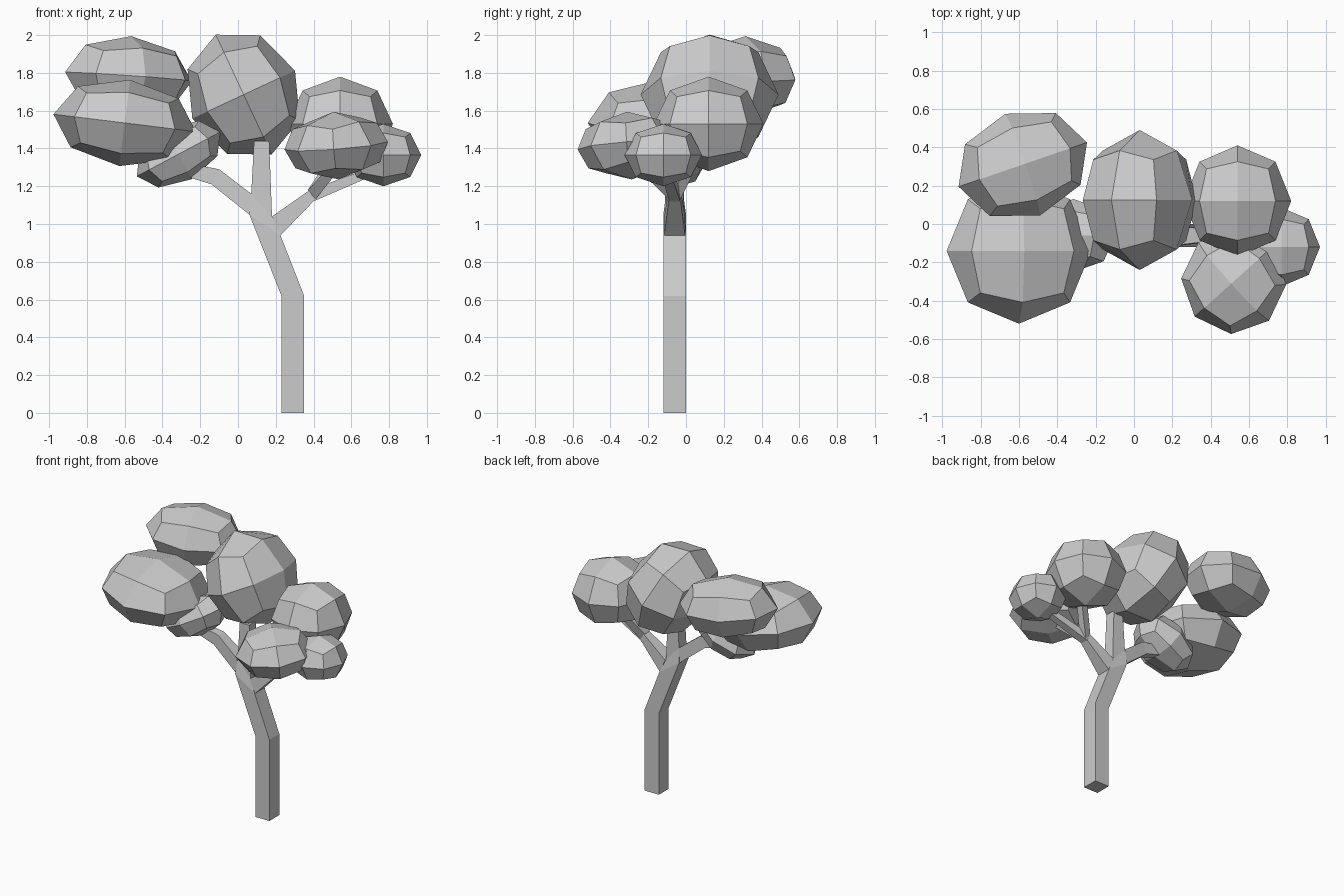
import bpy, bmesh
from math import radians
from mathutils import Vector, Matrix, Euler

if "Cube" in bpy.data.objects:
    bpy.data.objects.remove(bpy.data.objects["Cube"])


def make_object(name, bm):
    bmesh.ops.recalc_face_normals(bm, faces=bm.faces)
    mesh = bpy.data.meshes.new(name)
    bm.to_mesh(mesh)
    bm.free()
    obj = bpy.data.objects.new(name, mesh)
    bpy.context.collection.objects.link(obj)
    return obj


def leaf_clump(name, centre, radii, rot):
    """24-sided quad ball: once-subdivided cube pushed out to a sphere."""
    bm = bmesh.new()
    bmesh.ops.create_cube(bm, size=2)
    bmesh.ops.subdivide_edges(bm, edges=bm.edges[:], cuts=1, use_grid_fill=True)
    for v in bm.verts:
        v.co.normalize()
    turn = Euler([radians(a) for a in rot]).to_matrix().to_4x4()
    bm.transform(Matrix.Translation(centre) @ turn @ Matrix.Diagonal((*radii, 1)))
    return make_object(name, bm)


def limb(name, sections):
    """Four-sided limb; each section is (x1, z1, x2, z2, y_mid, y_half)."""
    bm = bmesh.new()
    rings = []
    for x1, z1, x2, z2, y, h in sections:
        rings.append([bm.verts.new(p) for p in
                      ((x1, y - h, z1), (x2, y - h, z2), (x2, y + h, z2), (x1, y + h, z1))])
    for a, b in zip(rings, rings[1:]):
        for i in range(4):
            j = (i + 1) % 4
            bm.faces.new((a[i], a[j], b[j], b[i]))
    bm.faces.new(rings[0])
    bm.faces.new(rings[-1])
    return make_object(name, bm)


# Trunk with a bend, ending at the fork
Y = -0.06
limb("trunk", [(.23, 0, .35, 0, Y, .06), (.23, .62, .35, .62, Y, .06),
               (.06, 1.05, .225, .94, Y, .06), (.07, 1.16, .18, 1.04, Y, .045)])

# Branches and twigs
limb("middle_branch", [(.07, 1.16, .18, 1.04, Y, .045), (.085, 1.44, .165, 1.44, Y, .04)])
limb("left_branch", [(.07, 1.16, .06, 1.05, Y, .05), (-.10, 1.29, -.14, 1.21, Y, .035),
                     (-.26, 1.32, -.27, 1.25, Y, .03)])
limb("right_branch", [(.18, 1.04, .225, .94, Y, .055), (.38, 1.18, .40, 1.12, Y, .032)])
limb("outer_twig", [(.38, 1.18, .40, 1.12, Y, .03), (.68, 1.29, .70, 1.25, -.10, .025)])
limb("front_twig", [(.37, 1.18, .41, 1.13, Y, .03), (.48, 1.30, .53, 1.28, -.22, .025)])
limb("back_twig", [(.37, 1.18, .41, 1.13, Y, .03), (.50, 1.38, .55, 1.36, .06, .025)])

# Foliage clumps: centre, radii, rotation in degrees
clumps = {
    "leaves_left_front": ((-.60, -.14, 1.535), (.38, .38, .23), (0, 7, 0)),
    "leaves_left_back": ((-.58, .31, 1.78), (.355, .28, .215), (0, 4, 19)),
    "leaves_middle": ((.03, .125, 1.685), (.30, .365, .35), (0, -25, 0)),
    "leaves_right_back": ((.54, .12, 1.53), (.28, .29, .25), (0, 0, 0)),
    "leaves_right_front": ((.52, -.30, 1.415), (.275, .275, .18), (0, -6, 42)),
    "leaves_right_outer": ((.77, -.12, 1.365), (.20, .205, .165), (0, 0, 0)),
    "leaves_left_lower": ((-.315, -.06, 1.37), (.25, .19, .15), (0, -28, 0)),
}
for name, spec in clumps.items():
    leaf_clump(name, *spec)
